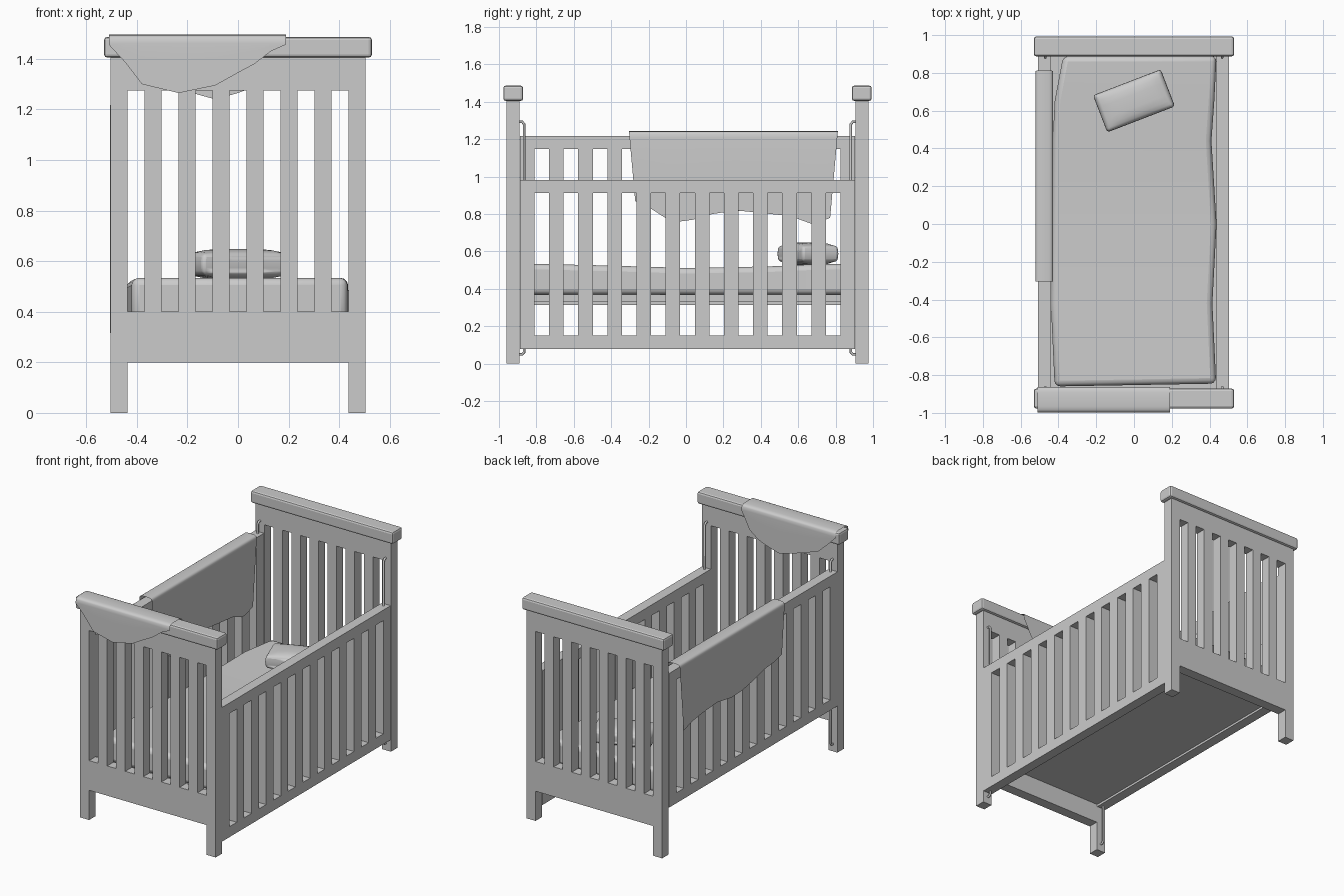
import bpy, bmesh, math
from mathutils import Matrix, Vector

if "Cube" in bpy.data.objects:
    bpy.data.objects.remove(bpy.data.objects["Cube"])


def finish(name, bm, smooth=None, bevel=0, segs=2):
    bmesh.ops.recalc_face_normals(bm, faces=bm.faces)
    me = bpy.data.meshes.new(name)
    bm.to_mesh(me)
    bm.free()
    ob = bpy.data.objects.new(name, me)
    bpy.context.collection.objects.link(ob)
    if bevel:
        m = ob.modifiers.new("bevel", 'BEVEL')
        m.width, m.segments, m.limit_method = bevel, segs, 'ANGLE'
        m.angle_limit = math.radians(50)
    if smooth:
        bpy.context.view_layer.objects.active = ob
        ob.select_set(True)
        bpy.ops.object.shade_smooth_by_angle(angle=math.radians(smooth))
        ob.select_set(False)
    return ob


def box(name, x0, x1, y0, y1, z0, z1, **kw):
    bm = bmesh.new()
    size = Matrix.Diagonal((x1 - x0, y1 - y0, z1 - z0, 1))
    mid = Matrix.Translation(((x0 + x1) / 2, (y0 + y1) / 2, (z0 + z1) / 2))
    bmesh.ops.create_cube(bm, size=1, matrix=mid @ size)
    return finish(name, bm, **kw)


def slatted_panel(name, u0, u1, n, zs, solid, place, thick):
    """One-piece panel: solid cells of an n-column grid, extruded along 'thick'."""
    bm = bmesh.new()
    us = [u0 + (u1 - u0) * i / n for i in range(n + 1)]
    vs = [[bm.verts.new(place(u, z)) for u in us] for z in zs]
    for r in range(len(zs) - 1):
        for c in range(n):
            if solid(r, c):
                bm.faces.new((vs[r][c], vs[r][c + 1], vs[r + 1][c + 1], vs[r + 1][c]))
    bmesh.ops.delete(bm, geom=[v for v in bm.verts if not v.link_faces], context='VERTS')
    bmesh.ops.dissolve_limit(bm, angle_limit=0.01, verts=[], edges=[])
    ext = bmesh.ops.extrude_face_region(bm, geom=bm.faces[:], use_keep_orig=True)
    bmesh.ops.translate(bm, vec=Vector(thick),
                        verts=[g for g in ext['geom'] if isinstance(g, bmesh.types.BMVert)])
    return finish(name, bm)


def drape(name, rows, half, top, place, taper=0.0):
    """Thin cloth hung over a rail. rows: (position, outer hem z, inner hem z)."""
    bm = bmesh.new()
    mid = (rows[0][0] + rows[-1][0]) / 2
    sh = top - 0.035
    grid = []
    for p, zo, zi in rows:
        prof = [(-half, zo + (sh - zo) * k / 3) for k in range(3)]
        prof += [(-half * math.copysign(abs(math.cos(a)) ** 0.5, math.cos(a)),
                  sh + 0.035 * math.sin(a) ** 0.5 if 0 < a < math.pi else sh)
                 for a in [math.pi * k / 10 for k in range(10)]]
        prof += [(half, sh + (zi - sh) * k / 3) for k in range(4)]
        grid.append([bm.verts.new(place(a, mid + (p - mid) * (1 - taper * (top - z)), z))
                     for a, z in prof])
    for a, b in zip(grid, grid[1:]):
        for i in range(len(a) - 1):
            bm.faces.new((a[i], a[i + 1], b[i + 1], b[i]))
    return finish(name, bm, smooth=40)


# End panels with legs, and their cap rails
def end_solid(r, c):
    return c in (0, 14) if r == 0 else (r != 2 or c % 2 == 0)


for name, yc in (("front", -0.924), ("back", 0.94)):
    slatted_panel(name + "_end_panel", -0.505, 0.505, 15, [0, 0.2, 0.4, 1.275, 1.41],
                  end_solid, lambda u, z: (u, yc - 0.035, z), (0, 0.07, 0))
    box(name + "_cap_rail", -0.53, 0.53, yc - 0.053, yc + 0.053, 1.405, 1.487, bevel=0.013)

# Side panels: left one raised, right one lowered
for name, x, lift in (("left", -0.507, 0.235), ("right", 0.437, 0.0)):
    slatted_panel(name + "_side_panel", -0.888, 0.904, 23,
                  [z + lift for z in (0.08, 0.15, 0.912, 0.983)],
                  lambda r, c: r != 1 or c % 2 == 0,
                  lambda u, z: (x, u, z), (0.067, 0, 0))

# Guide rods the side panels slide on
for side, x in (("left", -0.47), ("right", 0.467)):
    for end, y, wall in (("front", -0.865, -0.895), ("back", 0.881, 0.911)):
        cu = bpy.data.curves.new(f"{side}_{end}_guide_rod", 'CURVE')
        cu.dimensions, cu.bevel_depth, cu.bevel_resolution = '3D', 0.007, 2
        cu.use_fill_caps = True
        near = y + (wall - y) * 0.35
        pts = [(wall, 0.05), (near, 0.05), (y, 0.062), (y, 1.28), (near, 1.293), (wall, 1.293)]
        sp = cu.splines.new('POLY')
        sp.points.add(len(pts) - 1)
        for p, (py, pz) in zip(sp.points, pts):
            p.co = (x, py, pz, 1)
        bpy.context.collection.objects.link(bpy.data.objects.new(cu.name, cu))

# Mattress base
box("mattress_base", -0.44, 0.437, -0.888, 0.904, 0.33, 0.37)

# Mattress: sagging block with uneven sides (y front..back, left x, right x, top z)
stations = [(-0.86, -0.42, 0.435, 0.535), (-0.42, -0.44, 0.415, 0.525), (0.0, -0.435, 0.437, 0.512),
            (0.44, -0.43, 0.41, 0.52), (0.65, -0.42, 0.425, 0.53), (0.89, -0.375, 0.437, 0.535)]
bm = bmesh.new()
rings = []
for i, (y, xl, xr, zt) in enumerate(stations):
    tilt = 0.015 if i == 0 else 0
    rings.append([bm.verts.new(p) for p in ((xl, y, 0.37), (xr, y + tilt, 0.37),
                                            (xr, y + tilt, zt), (xl, y, zt))])
for a, b in zip(rings, rings[1:]):
    for i in range(4):
        j = (i + 1) % 4
        bm.faces.new((a[i], a[j], b[j], b[i]))
bm.faces.new(rings[0])
bm.faces.new(rings[-1][::-1])
finish("mattress", bm, smooth=50, bevel=0.03, segs=3)

# Pillow: crowned cushion turned on the mattress
bm = bmesh.new()
bmesh.ops.create_cube(bm, size=2)
bmesh.ops.subdivide_edges(bm, edges=bm.edges[:], cuts=5, use_grid_fill=True)
for v in bm.verts:
    u, w, h = v.co
    crown = 0.72 + 0.28 * (1 - u ** 4) * (1 - w ** 4)
    side = 1 - 0.05 * h * h
    v.co = (0.192 * u * side, 0.105 * w * side, 0.06 * h * crown)
bm.transform(Matrix.Translation((0, 0.652, 0.588)) @ Matrix.Rotation(math.radians(21), 4, 'Z'))
finish("pillow", bm, smooth=60, bevel=0.022, segs=3)

# Blanket over the raised left side
drape("side_blanket",
      [(-0.305, 0.90, 0.87), (-0.22, 0.88, 0.83), (-0.1, 0.87, 0.755), (0.02, 0.84, 0.77),
       (0.13, 0.82, 0.80), (0.27, 0.815, 0.82), (0.42, 0.84, 0.805), (0.58, 0.83, 0.79),
       (0.7, 0.815, 0.75), (0.76, 0.80, 0.76), (0.812, 0.785, 0.78)],
      0.047, 1.243, lambda a, p, z: (-0.475 + a, p, z), taper=0.16)

# Cloth over the front cap rail
drape("front_cloth",
      [(-0.51, 1.455, 1.455), (-0.445, 1.385, 1.39), (-0.38, 1.30, 1.33), (-0.235, 1.265, 1.28),
       (-0.09, 1.295, 1.24), (0.0, 1.345, 1.265), (0.065, 1.38, 1.29), (0.13, 1.43, 1.34),
       (0.19, 1.457, 1.455)],
      0.068, 1.496, lambda a, p, z: (p, -0.93 + a, z))
